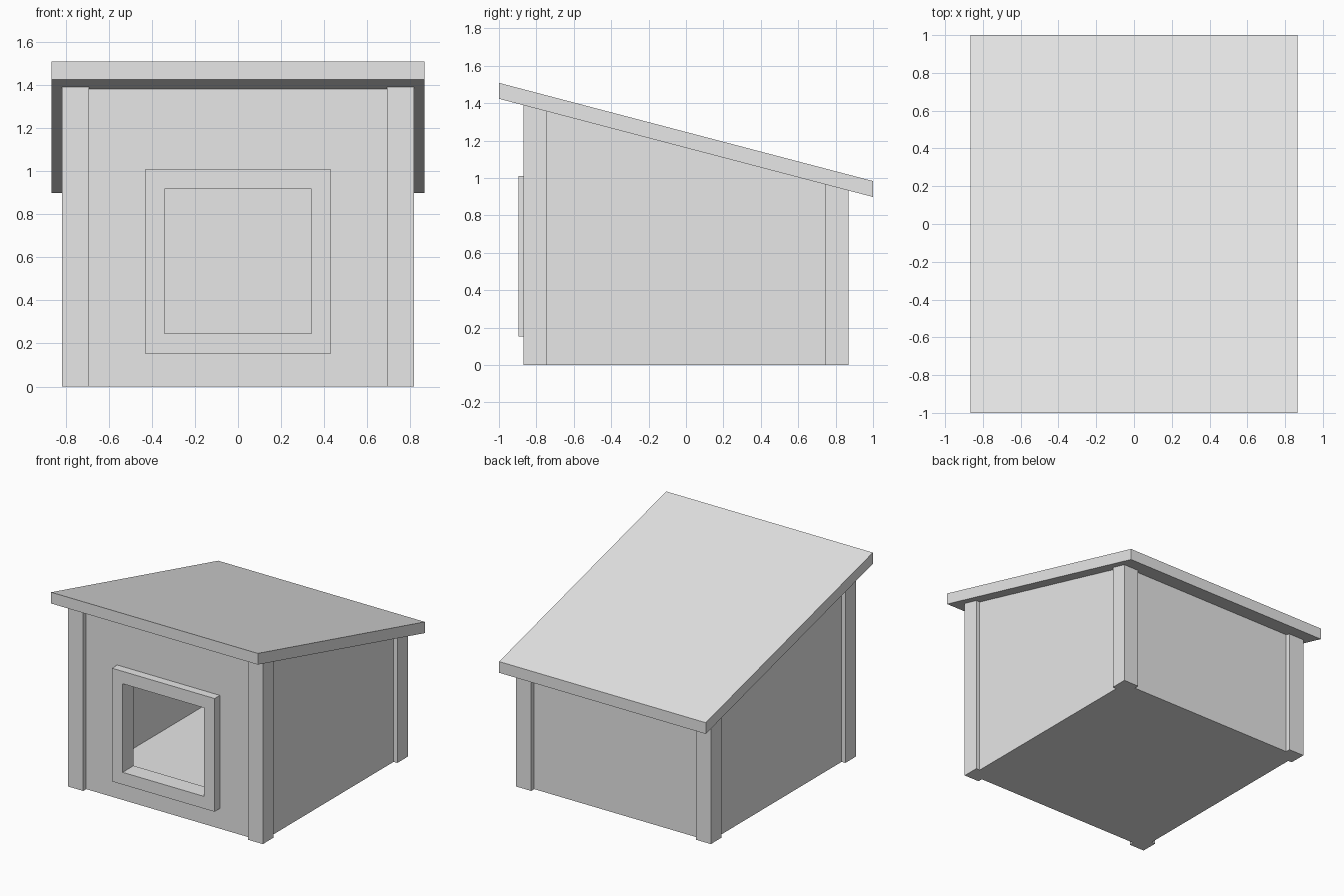
import bpy
import bmesh

cube = bpy.data.objects.get("Cube")
if cube:
    bpy.data.objects.remove(cube, do_unlink=True)

# One plain grey for the whole shelter
grey = bpy.data.materials.new("light_grey")
grey.use_nodes = True
grey.diffuse_color = (0.8, 0.8, 0.8, 1)
grey.node_tree.nodes["Principled BSDF"].inputs["Base Color"].default_value = (0.8, 0.8, 0.8, 1)

WALL_X, WALL_Y, THICK = 0.785, 0.832, 0.068
POST_X, POST_Y, POST = 0.816, 0.868, 0.126
ROOF_X, ROOF_T = 0.866, 0.085
HOLE = (-0.34, 0.34, 0.245, 0.916)


def slope(y):
    """Height of the roof underside at depth y."""
    return 1.161 - 0.2625 * y


def finish(name, bm):
    bmesh.ops.recalc_face_normals(bm, faces=bm.faces)
    mesh = bpy.data.meshes.new(name)
    bm.to_mesh(mesh)
    bm.free()
    mesh.materials.append(grey)
    obj = bpy.data.objects.new(name, mesh)
    bpy.context.collection.objects.link(obj)
    return obj


def block(name, x0, x1, y0, y1, bottom, top):
    """Box whose bottom and top heights are functions of depth."""
    bm = bmesh.new()
    ends = []
    for x in (x0, x1):
        profile = [(y0, bottom(y0)), (y1, bottom(y1)), (y1, top(y1)), (y0, top(y0))]
        ends.append([bm.verts.new((x, y, z)) for y, z in profile])
        bm.faces.new(ends[-1])
    for i in range(4):
        j = (i + 1) % 4
        bm.faces.new((ends[0][i], ends[0][j], ends[1][j], ends[1][i]))
    return finish(name, bm)


def panel_with_hole(name, x, y0, y1, z0, top):
    """Upright panel with the doorway cut through it."""
    bm = bmesh.new()

    def loop(y, l, r, b, t):
        return [bm.verts.new((px, y, pz)) for px, pz in ((l, b), (r, b), (r, t), (l, t))]

    loops = [loop(y0, -x, x, z0, top(y0)), loop(y1, -x, x, z0, top(y1)),
             loop(y1, *HOLE), loop(y0, *HOLE)]
    for k in range(4):
        a, b = loops[k], loops[(k + 1) % 4]
        for i in range(4):
            j = (i + 1) % 4
            bm.faces.new((a[i], a[j], b[j], b[i]))
    return finish(name, bm)


def ground(y):
    return 0.0


# Walls and floor
inner_x, inner_y = WALL_X - THICK, WALL_Y - THICK
panel_with_hole("front_wall", WALL_X, -WALL_Y, -inner_y, 0, slope)
block("back_wall", -WALL_X, WALL_X, inner_y, WALL_Y, ground, slope)
block("left_wall", inner_x, WALL_X, -inner_y, inner_y, ground, slope)
block("right_wall", -WALL_X, -inner_x, -inner_y, inner_y, ground, slope)
block("floor", -inner_x, inner_x, -inner_y, inner_y, ground, lambda y: 0.07)

# Raised doorway frame
panel_with_hole("door_frame", 0.43, -0.895, -WALL_Y, 0.152, lambda y: 1.01)

# Corner posts
for side, sx in (("left", 1), ("right", -1)):
    for end, sy in (("front", -1), ("back", 1)):
        xs = sorted((sx * POST_X, sx * (POST_X - POST)))
        ys = sorted((sy * POST_Y, sy * (POST_Y - POST)))
        block(f"{end}_{side}_post", *xs, *ys, ground, slope)

# Sloping roof
block("roof", -ROOF_X, ROOF_X, -1, 1, slope, lambda y: slope(y) + ROOF_T)
